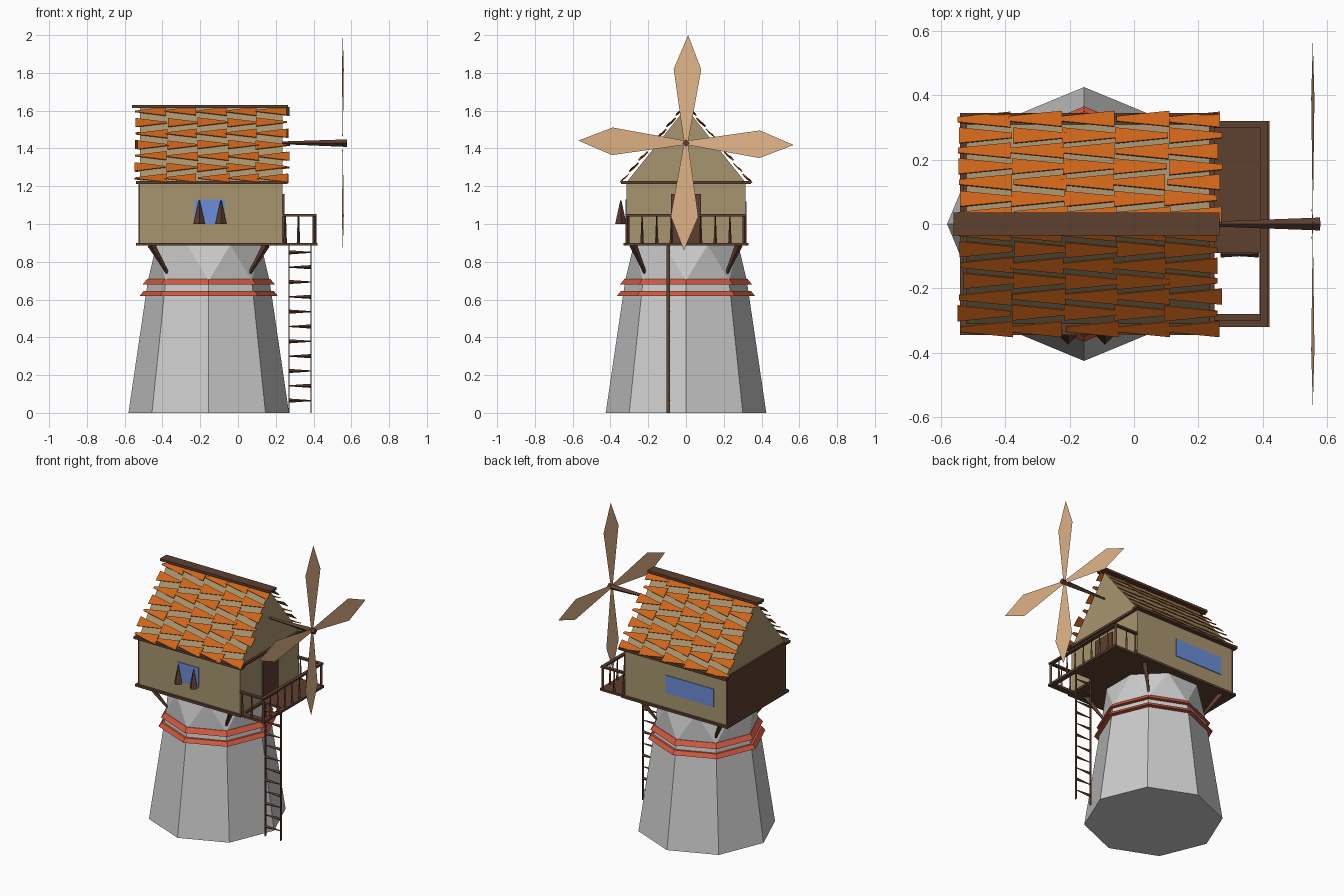
import bpy, bmesh, math, random
from mathutils import Vector

if "Cube" in bpy.data.objects:
    bpy.data.objects.remove(bpy.data.objects["Cube"])

random.seed(4)

def mat(name, rgb):
    m = bpy.data.materials.new(name)
    m.diffuse_color = (*rgb, 1)
    m.use_nodes = True
    m.node_tree.nodes["Principled BSDF"].inputs["Base Color"].default_value = m.diffuse_color
    return m

TAN = mat("plaster", (0.39, 0.30, 0.16))
WOOD = mat("dark_wood", (0.11, 0.05, 0.03))
ORANGE = mat("tile_orange", (0.62, 0.13, 0.01))
RED = mat("band_red", (0.62, 0.10, 0.05))
BLUE = mat("glass_blue", (0.15, 0.27, 0.68))
CLOTH = mat("sail_cloth", (0.76, 0.46, 0.25))

def mesh(name, verts, faces, m=None):
    me = bpy.data.meshes.new(name)
    me.from_pydata(verts, [], faces)
    bm = bmesh.new()
    bm.from_mesh(me)
    bmesh.ops.recalc_face_normals(bm, faces=bm.faces)
    bm.to_mesh(me)
    bm.free()
    ob = bpy.data.objects.new(name, me)
    bpy.context.collection.objects.link(ob)
    if m:
        me.materials.append(m)
    return ob

def box(name, x, y, z, m):
    v = [(a, b, c) for a in x for b in y for c in z]
    f = [(0, 1, 3, 2), (4, 6, 7, 5), (0, 4, 5, 1), (2, 3, 7, 6), (0, 2, 6, 4), (1, 5, 7, 3)]
    return mesh(name, v, f, m)

def taper(name, a, b, ra, rb, m, sides=4):
    # tapered stick between two points
    a, b = Vector(a), Vector(b)
    d = (b - a).normalized()
    u = d.orthogonal().normalized()
    w = d.cross(u)
    v = []
    for p, r in ((a, ra), (b, rb)):
        for i in range(sides):
            t = 2 * math.pi * (i + 0.5) / sides
            v.append(p + (u * math.cos(t) + w * math.sin(t)) * r)
    f = [(i, (i + 1) % sides, sides + (i + 1) % sides, sides + i) for i in range(sides)]
    f += [tuple(range(sides)), tuple(range(sides, 2 * sides))]
    return mesh(name, v, f, m)

CX = -0.155
def ring(r, z, turn=0.0):
    return [(CX + r * math.cos(math.pi * (i + turn) / 4), r * math.sin(math.pi * (i + turn) / 4), z)
            for i in range(8)]

# stone tower: tapered octagon, then a zigzag collar twisted by half a side
v = ring(0.425, 0) + ring(0.322, 0.70) + ring(0.30, 0.89, 0.5)
f = [tuple(range(8)), tuple(range(16, 24))]
for i in range(8):
    j = (i + 1) % 8
    f += [(i, j, 8 + j, 8 + i), (8 + i, 8 + j, 16 + i), (8 + j, 16 + j, 16 + i)]
mesh("tower", v, f)

# sloping red bands
for n, (z0, z1, r0, r1) in enumerate([(0.62, 0.645, 0.365, 0.345), (0.68, 0.71, 0.35, 0.325)]):
    v = ring(r0, z0) + ring(r1, z1) + ring(0.31, z1) + ring(0.325, z0)
    f = [(8 * k + i, 8 * k + (i + 1) % 8, 8 * ((k + 1) % 4) + (i + 1) % 8, 8 * ((k + 1) % 4) + i)
         for k in range(4) for i in range(8)]
    mesh(f"band_{n}", v, f, RED)

# house with gable
X0, X1 = -0.52, 0.235
prof = [(-0.315, 0.895), (0.315, 0.895), (0.315, 1.22), (0, 1.615), (-0.315, 1.22)]
v = [(x, y, z) for x in (X0, X1) for y, z in prof]
f = [(0, 1, 2, 3, 4), (5, 6, 7, 8, 9)] + [(i, (i + 1) % 5, 5 + (i + 1) % 5, 5 + i) for i in range(5)]
mesh("house", v, f, TAN)
box("floor_board", (-0.54, 0.25), (-0.33, 0.33), (0.885, 0.9), WOOD)
box("back_panel", (-0.528, -0.515), (-0.315, 0.315), (0.9, 1.215), WOOD)
box("ridge_board", (-0.56, 0.265), (-0.035, 0.035), (1.614, 1.63), WOOD)
box("eave_board_ends", (-0.53, 0.25), (-0.31, 0.31), (1.212, 1.228), WOOD)
for s in (-1, 1):
    box("eave_board", (-0.54, 0.262), sorted((s * 0.3, s * 0.345)), (1.212, 1.228), WOOD)

# roof tiles: wedge shingles, direction alternating per row
down = Vector((0, 0.34, -0.41)).normalized()
out = Vector((0, 0.41, 0.34)).normalized()
v, f = [], []
for side in (-1, 1):
    for row in range(7):
        c = 0.035 + row * 0.077
        for col in range(5):
            xa = -0.54 + col * 0.16 + random.uniform(-0.01, 0.01)
            xb = xa + 0.165
            if row % 2:
                xa, xb = xb, xa
            k = len(v)
            for x, h in ((xa, 0.007), (xb, 0.033)):
                for o, lift in ((-h, 0.006), (h, 0.014)):
                    p = Vector((x, 0, 1.618)) + down * (c + o) + out * lift
                    v.append((p.x, side * p.y, p.z))
            f.append((k, k + 1, k + 3, k + 2))
tiles = mesh("roof_tiles", v, f, ORANGE)
sol = tiles.modifiers.new("thickness", "SOLIDIFY")
sol.thickness = 0.004

# windows, shutters and door
box("front_window", (-0.23, -0.07), (-0.32, -0.31), (1.0, 1.13), BLUE)
box("back_window", (-0.43, -0.07), (0.31, 0.32), (1.0, 1.12), BLUE)
for x in (-0.205, -0.09):
    taper("shutter", (x, -0.345, 1.0), (x, -0.345, 1.125), 0.03, 0.003, WOOD)
box("door", (0.23, 0.245), (-0.08, 0.08), (0.9, 1.16), WOOD)

# corner braces
for sx in (-1, 1):
    for sy in (-1, 1):
        taper("brace", (CX + sx * 0.305, sy * 0.28, 0.89), (CX + sx * 0.212, sy * 0.212, 0.73),
              0.02, 0.008, WOOD)

# balcony deck with ladder opening
box("deck", (0.235, 0.42), (-0.09, 0.32), (0.885, 0.9), WOOD)
box("deck_edge", (0.39, 0.42), (-0.32, -0.09), (0.885, 0.9), WOOD)
box("deck_side", (0.235, 0.39), (-0.32, -0.28), (0.885, 0.9), WOOD)

# railing
box("front_rail", (0.393, 0.415), (-0.32, 0.32), (1.04, 1.052), WOOD)
for s in (-1, 1):
    box("side_rail", (0.235, 0.415), sorted((s * 0.298, s * 0.32)), (1.04, 1.052), WOOD)
    for x in (0.25, 0.32):
        taper("side_baluster", (x, s * 0.31, 0.9), (x, s * 0.31, 1.045), 0.009, 0.004, WOOD)
for i in range(9):
    y = -0.31 + i * 0.0775
    r = (0.01, 0.01) if i in (0, 8) else (0.009, 0.003)
    taper("baluster", (0.405, y, 0.9), (0.405, y, 1.045), *r, WOOD)

# ladder
for x in (0.27, 0.386):
    box("ladder_rail", (x - 0.002, x + 0.002), (-0.102, -0.084), (0, 0.89), WOOD)
for i in range(11):
    z = 0.065 + i * 0.0785
    a, b = (0.27, 0.386) if i % 2 == 0 else (0.386, 0.27)
    taper("rung", (a, -0.093, z), (b, -0.093, z), 0.011, 0.003, WOOD)

# sail shaft and four kite sails
taper("shaft", (0.2, 0, 1.43), (0.578, 0, 1.428), 0.006, 0.02, WOOD)
for n in range(4):
    t = n * math.pi / 2 - 0.02
    d = Vector((0, -math.sin(t), math.cos(t)))
    w = Vector((0, math.cos(t), math.sin(t)))
    c = Vector((0.555, 0, 1.43))
    tilt = Vector((0.005, 0, 0))
    mesh(f"sail_{n}", [c - w * 0.01, c + w * 0.01, c + d * 0.39 + w * 0.073 + tilt, c + d * 0.57,
                       c + d * 0.39 - w * 0.073 - tilt], [(0, 1, 2, 3, 4)], CLOTH)
